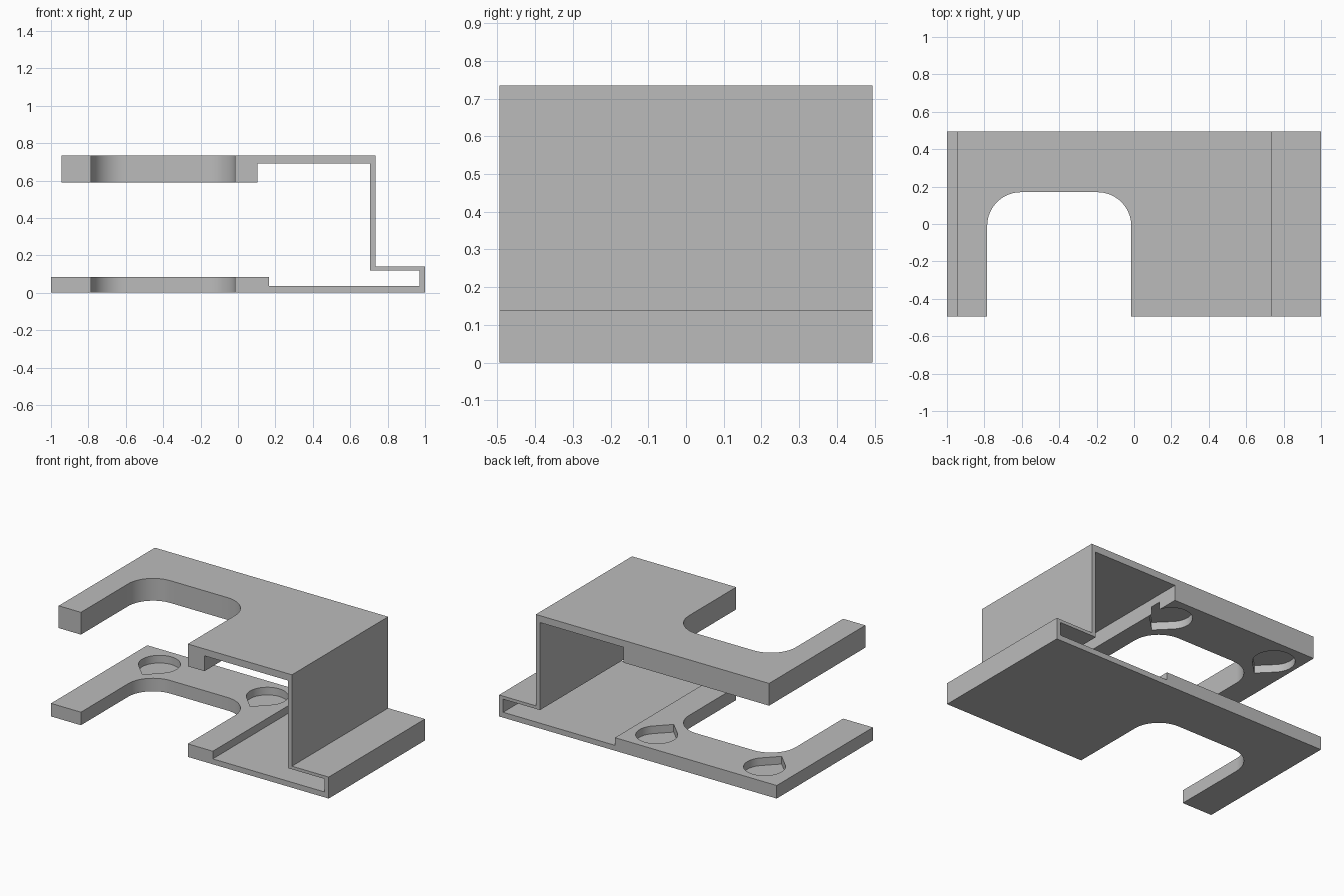
import bpy, bmesh
from math import sin, cos, radians, sqrt
from mathutils import Vector

if "Cube" in bpy.data.objects:
    bpy.data.objects.remove(bpy.data.objects["Cube"])

HALF_DEPTH = 0.495

grey = bpy.data.materials.new("plain_grey")
grey.use_nodes = True
colour = (0.5, 0.5, 0.5, 1)
grey.diffuse_color = colour
grey.node_tree.nodes["Principled BSDF"].inputs["Base Color"].default_value = colour


def prism(name, points, push):
    """Extrude a closed outline of 3D points along a vector."""
    bm = bmesh.new()
    face = bm.faces.new([bm.verts.new(p) for p in points])
    moved = bmesh.ops.extrude_face_region(bm, geom=[face])["geom"]
    bmesh.ops.translate(bm, vec=Vector(push),
                        verts=[v for v in moved if isinstance(v, bmesh.types.BMVert)])
    bmesh.ops.recalc_face_normals(bm, faces=bm.faces)
    mesh = bpy.data.meshes.new(name)
    bm.to_mesh(mesh)
    bm.free()
    mesh.materials.append(grey)
    obj = bpy.data.objects.new(name, mesh)
    bpy.context.collection.objects.link(obj)
    return obj


def arc(cx, cy, r, start, end, steps):
    angles = [radians(start + (end - start) * i / steps) for i in range(steps + 1)]
    return [(cx + r * cos(a), cy + r * sin(a)) for a in angles]


def cut(body, cutter):
    cutter.hide_render = True
    mod = body.modifiers.new("cut", "BOOLEAN")
    mod.operation, mod.solver, mod.object = "DIFFERENCE", "EXACT", cutter
    bpy.ops.object.modifier_apply(modifier=mod.name)
    bpy.data.objects.remove(cutter)


# Thin-walled bracket: two thick jaws joined by a stepped wall
profile = [(-1, 0), (1, 0), (1, .14), (.735, .14), (.735, .735), (-.945, .735),
           (-.945, .59), (.105, .59), (.105, .69), (.705, .69), (.705, .12),
           (.97, .12), (.97, .035), (.165, .035), (.165, .085), (-1, .085)]
body = prism("bracket_body", [(x, -HALF_DEPTH, z) for x, z in profile],
             (0, 2 * HALF_DEPTH, 0))
bpy.ops.object.select_all(action="DESELECT")
body.select_set(True)
bpy.context.view_layer.objects.active = body

# Round-cornered slot through both jaws, open at the front
left, right, back, r = -.785, -.015, .17, .18
slot = ([(left, -1), (right, -1)]
        + arc(right - r, back - r, r, 0, 90, 16)
        + arc(left + r, back - r, r, 90, 180, 16))
cut(body, prism("slot_cutter", [(x, y, -.2) for x, y in slot], (0, 0, 1.2)))

# Teardrop pockets on the inner faces of both jaws
pocket_r, pocket_y = .124, .32
for x in (-.79, -.013):
    drop = arc(x, pocket_y, pocket_r, -45, 225, 36) + [(x, pocket_y - pocket_r * sqrt(2))]
    for z, height in ((.035, .1), (.54, .1)):
        cut(body, prism("pocket_cutter", [(px, py, z) for px, py in drop], (0, 0, height)))

bpy.ops.object.shade_smooth_by_angle(angle=radians(30))
